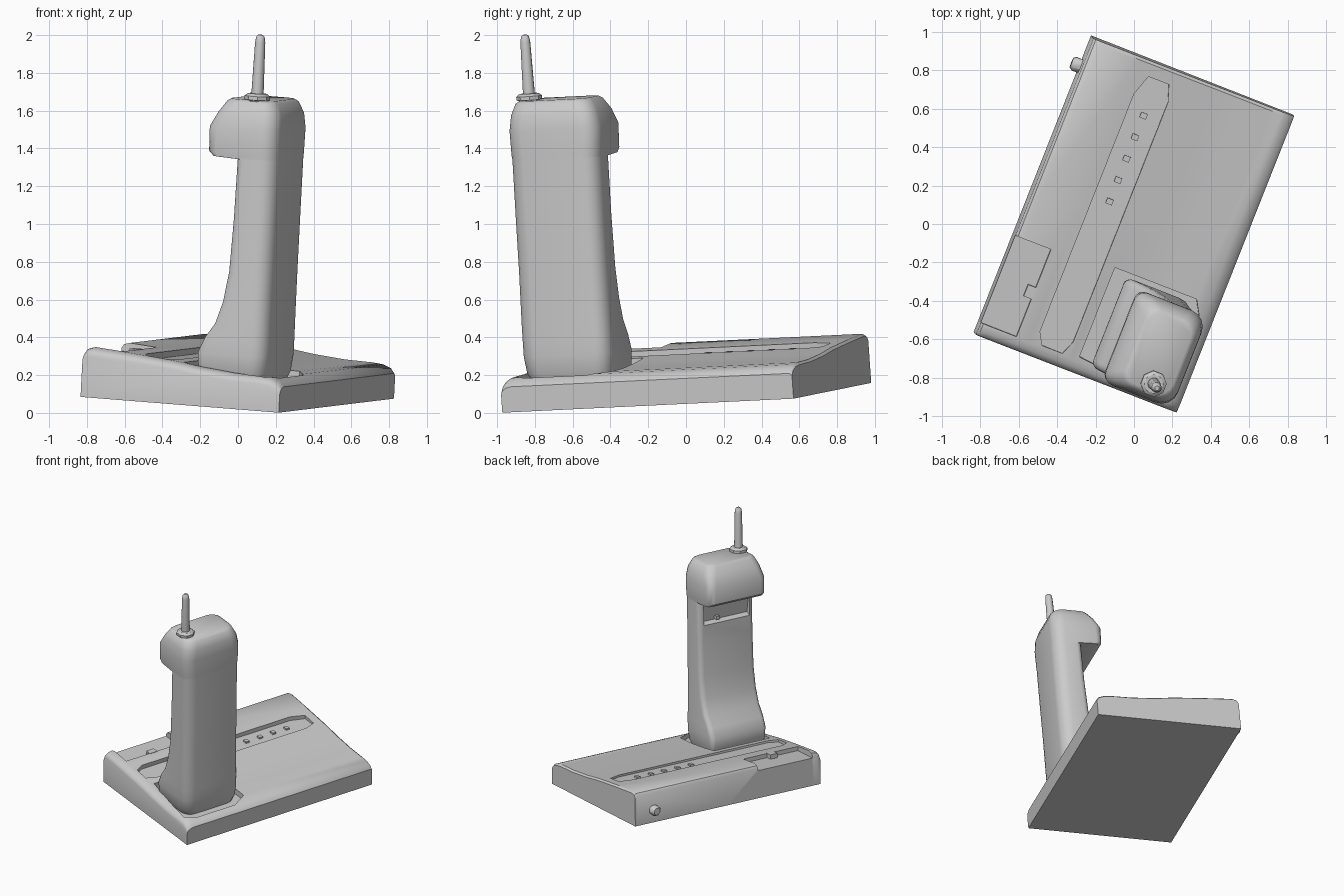
import bpy, bmesh, math
from mathutils import Matrix, Vector

if "Cube" in bpy.data.objects:
    bpy.data.objects.remove(bpy.data.objects["Cube"])

# Local frame: u across the base, v along it, w up; the whole set is turned and tilted a little
eu2, ev2 = Vector((0.931, -0.365, 0)), Vector((0.365, 0.931, 0))
eu = (eu2 + Vector((0, 0, -0.074))).normalized()
n = eu.cross(ev2 + Vector((0, 0, 0.045))).normalized()
ev = n.cross(eu)
M = Matrix((eu, ev, n)).transposed().to_4x4()
M.translation = (-0.004, 0.004, 0.08)


def finish(name, bm):
    bmesh.ops.recalc_face_normals(bm, faces=bm.faces)
    me = bpy.data.meshes.new(name)
    bm.to_mesh(me)
    bm.free()
    ob = bpy.data.objects.new(name, me)
    bpy.context.collection.objects.link(ob)
    ob.matrix_world = M
    return ob


def loft(name, rings):
    bm = bmesh.new()
    vs = [[bm.verts.new(p) for p in r] for r in rings]
    k = len(vs[0])
    for a, b in zip(vs, vs[1:]):
        for i in range(k):
            j = (i + 1) % k
            bm.faces.new((a[i], a[j], b[j], b[i]))
    bm.faces.new(vs[0])
    bm.faces.new(vs[-1][::-1])
    return finish(name, bm)


def prism(name, pts, w0, w1):
    return loft(name, [[(u, v, w) for u, v in pts] for w in (w0, w1)])


def box(name, u0, u1, v0, v1, w0, w1):
    return prism(name, [(u0, v0), (u1, v0), (u1, v1), (u0, v1)], w0, w1)


def lathe(name, prof, centre, axis='w', sides=8):
    rings = []
    for r, h in prof:
        ring = []
        for i in range(sides):
            a = 2 * math.pi * (i + 0.5) / sides
            c, s = r * math.cos(a), r * math.sin(a)
            p = (c, s, h) if axis == 'w' else (h, c, s)
            ring.append(Vector(centre) + Vector(p))
        rings.append(ring)
    return loft(name, rings)


def cut(ob, cutters):
    for c in cutters:
        m = ob.modifiers.new('cut', 'BOOLEAN')
        m.operation, m.solver, m.object = 'DIFFERENCE', 'EXACT', c
    bpy.context.view_layer.update()
    ev_ob = ob.evaluated_get(bpy.context.evaluated_depsgraph_get())
    me = bpy.data.meshes.new_from_object(ev_ob)
    ob.modifiers.clear()
    ob.data = me
    for c in cutters:
        bpy.data.objects.remove(c)


# Base: sloping cross-section lofted front to back, with a rounded front rim
def section(v, drop):
    top = [(-0.565, 0.235), (-0.552, 0.256), (-0.52, 0.265), (-0.3, 0.248), (-0.06, 0.226),
           (0.1, 0.204), (0.28, 0.188), (0.44, 0.184), (0.5, 0.178), (0.545, 0.16), (0.565, 0.135)]
    pts = [(-0.565, v, 0)] + [(u, v, w - drop) for u, w in top] + [(0.565, v, 0)]
    return pts


base = loft('base', [section(v, d) for v, d in
                     ((-0.83, 0.04), (-0.822, 0.02), (-0.8, 0.006), (-0.77, 0), (0, 0), (0.815, 0), (0.83, 0.012))])
slot = [(-0.225, -0.755), (-0.11, -0.755), (-0.08, -0.68), (-0.08, 0.66), (-0.11, 0.75),
        (-0.225, 0.75), (-0.262, 0.64), (-0.262, -0.69)]
cradle = [(-0.02, -0.74), (0.46, -0.79), (0.51, -0.72), (0.51, -0.36), (0.44, -0.24), (-0.02, -0.24)]
cut(base, [prism('slot_cutter', slot, 0.212, 0.5),
           prism('cradle_cutter', cradle, 0.14, 0.5),
           box('notch_cutter', -0.7, -0.367, -0.76, -0.272, 0.22, 0.5)])

# Row of small keys in the slot, and the controls on the left side
for i in range(5):
    v = 0.07 + 0.12 * i
    box('slot_key', -0.19, -0.155, v - 0.015, v + 0.015, 0.2, 0.226)
box('notch_button', -0.41, -0.36, -0.55, -0.485, 0.21, 0.255)
lathe('side_knob', [(0.04, 0.02), (0.04, -0.035), (0.028, -0.05)], (-0.565, 0.665, 0.1), 'u')


# Handset: stack of rounded rectangles, front corners tighter than the back ones
def ring(w, u0, u1, v0, v1, rf, rb):
    out = []
    for cu, cv, r, a0 in ((u1 - rb, v1 - rb, rb, 0), (u0 + rf, v1 - rf, rf, 90),
                          (u0 + rf, v0 + rf, rf, 180), (u1 - rb, v0 + rb, rb, 270)):
        for k in range(5):
            a = math.radians(a0 + 22.5 * k)
            out.append((cu + r * math.cos(a), cv + r * math.sin(a), w))
    return out


handset = loft('handset', [ring(*r) for r in (
    (0.14, 0.08, 0.41, -0.73, -0.29, 0.03, 0.08),
    (0.19, 0.055, 0.43, -0.755, -0.27, 0.03, 0.09),
    (0.28, 0.05, 0.438, -0.765, -0.262, 0.04, 0.09),
    (0.36, 0.085, 0.438, -0.765, -0.262, 0.04, 0.09),
    (0.44, 0.14, 0.437, -0.765, -0.262, 0.04, 0.09),
    (0.56, 0.178, 0.436, -0.763, -0.262, 0.04, 0.09),
    (0.72, 0.202, 0.435, -0.76, -0.262, 0.04, 0.09),
    (1.0, 0.212, 0.434, -0.758, -0.26, 0.04, 0.09),
    (1.318, 0.215, 0.432, -0.755, -0.255, 0.04, 0.09),
    (1.325, 0.08, 0.432, -0.755, -0.255, 0.03, 0.09),
    (1.35, 0.048, 0.432, -0.758, -0.25, 0.05, 0.09),
    (1.48, 0.042, 0.432, -0.76, -0.245, 0.06, 0.09),
    (1.56, 0.08, 0.425, -0.748, -0.26, 0.07, 0.09),
    (1.62, 0.118, 0.4, -0.725, -0.29, 0.07, 0.08),
    (1.633, 0.135, 0.38, -0.705, -0.31, 0.06, 0.07))])

# Wedge-shaped recess below the earpiece, with a small hook
wedge = [[(0.15, v, 1.13), (0.15, v, 1.31), (0.225, v, 1.31), (0.25, v, 1.15), (0.21, v, 1.13)]
         for v in (-0.715, -0.305)]
cut(handset, [loft('recess_cutter', wedge)])
box('recess_hook', 0.215, 0.26, -0.45, -0.42, 1.155, 1.18)

# Antenna: tapered root, octagonal collar and rod
lathe('antenna_collar', [(0.022, 1.52), (0.05, 1.6), (0.054, 1.632), (0.068, 1.635), (0.068, 1.655), (0.05, 1.668)],
      (0.285, -0.665, 0))
lathe('antenna_rod', [(0.033, 1.64), (0.027, 1.94), (0.022, 1.97), (0.012, 1.98)], (0.285, -0.665, 0), sides=10)

# Smooth shading with sharp edges kept
bpy.context.view_layer.update()
for ob in bpy.context.scene.objects:
    ob.select_set(True)
bpy.context.view_layer.objects.active = base
bpy.ops.object.shade_smooth_by_angle(angle=math.radians(38))
